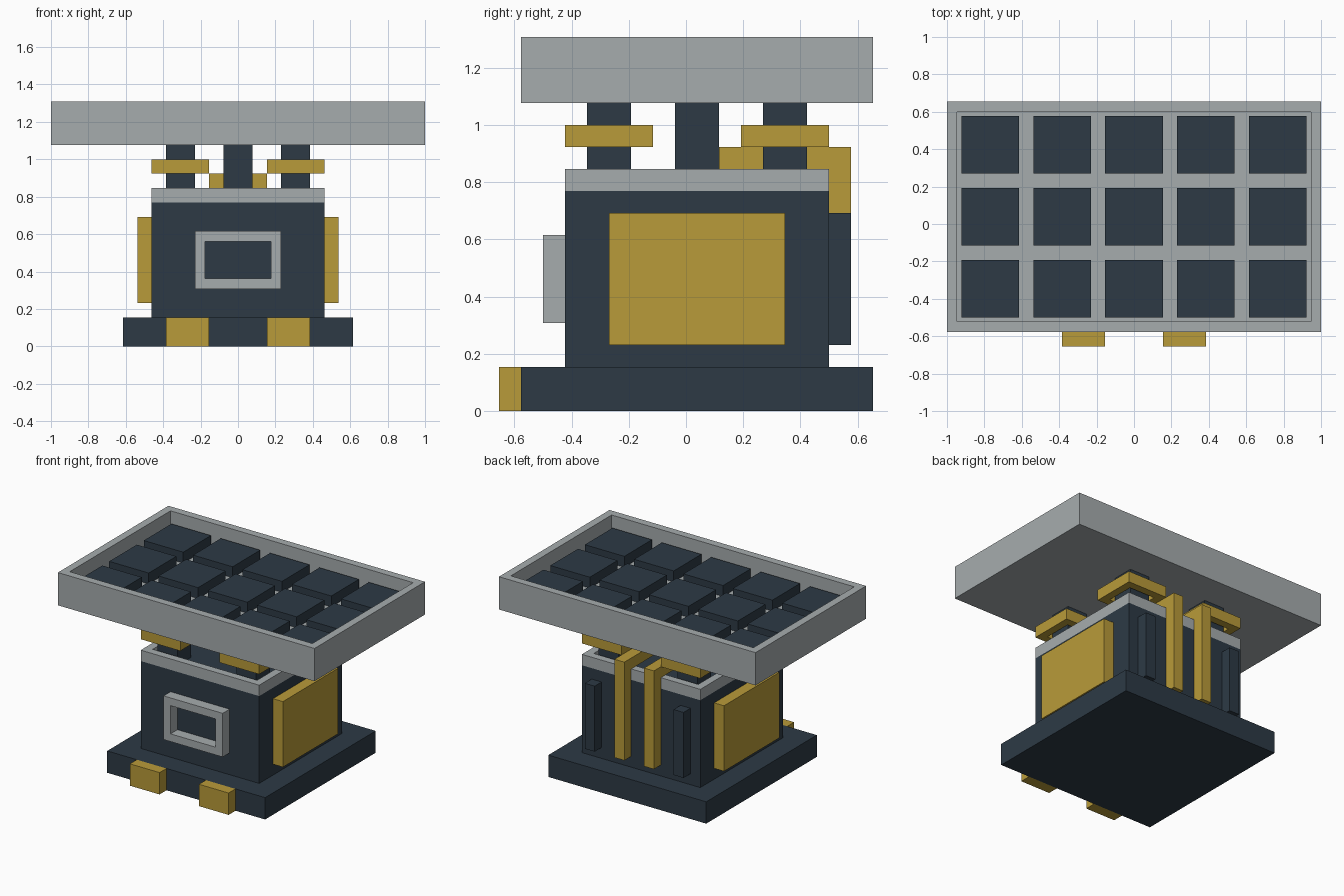
import bpy
import bmesh
from mathutils import Vector

U = 1 / 13          # module that every part is sized by
Y0 = 0.5            # depth offset of the body centre, in modules

if "Cube" in bpy.data.objects:
    bpy.data.objects.remove(bpy.data.objects["Cube"], do_unlink=True)


def material(name, rgb):
    m = bpy.data.materials.new(name)
    m.use_nodes = True
    m.diffuse_color = (*rgb, 1)
    m.node_tree.nodes["Principled BSDF"].inputs["Base Color"].default_value = (*rgb, 1)
    return m


SLATE = material("dark_slate", (0.026, 0.042, 0.060))
GREY = material("light_grey", (0.381, 0.413, 0.423))
GOLD = material("mustard_yellow", (0.485, 0.328, 0.041))


def finish(bm, name, mat):
    bmesh.ops.recalc_face_normals(bm, faces=bm.faces[:])
    mesh = bpy.data.meshes.new(name)
    bm.to_mesh(mesh)
    bm.free()
    mesh.materials.append(mat)
    ob = bpy.data.objects.new(name, mesh)
    bpy.context.collection.objects.link(ob)
    return ob


def box_bm(xs, ys, zs):
    """Box between the given limits, in modules, with y relative to the body centre."""
    spans = (xs, [y + Y0 for y in ys], zs)
    bm = bmesh.new()
    bmesh.ops.create_cube(bm, size=1)
    for v in bm.verts:
        v.co = Vector([U * (a if c < 0 else b) for c, (a, b) in zip(v.co, spans)])
    bm.normal_update()
    return bm


def box(name, mat, xs, ys, zs):
    return finish(box_bm(xs, ys, zs), name, mat)


def ring(name, mat, xs, ys, zs, axis):
    """Box with a one-module border and an opening right through along an axis."""
    bm = box_bm(xs, ys, zs)
    ends = [f for f in bm.faces if abs(f.normal[axis]) > 0.9]
    bmesh.ops.inset_individual(bm, faces=ends, thickness=U)
    edges = [e for f in ends for e in f.edges]
    bmesh.ops.delete(bm, geom=ends, context='FACES_ONLY')
    bmesh.ops.bridge_loops(bm, edges=edges)
    return finish(bm, name, mat)


def tray(name, mat, xs, ys, zs, depth):
    """Box with its top sunk inside a one-module border."""
    bm = box_bm(xs, ys, zs)
    top = [f for f in bm.faces if f.normal.z > 0.9]
    bmesh.ops.inset_individual(bm, faces=top, thickness=U)
    edge = bmesh.ops.extrude_face_region(bm, geom=top)["geom"]
    bmesh.ops.delete(bm, geom=top, context='FACES_ONLY')
    bmesh.ops.translate(bm, vec=(0, 0, -depth * U),
                        verts=[g for g in edge if isinstance(g, bmesh.types.BMVert)])
    return finish(bm, name, mat)


def side_profile(name, mat, points, xs):
    """Extrude a y-z outline across x."""
    bm = bmesh.new()
    face = bm.faces.new([bm.verts.new((xs[0] * U, (y + Y0) * U, z * U)) for y, z in points])
    out = bmesh.ops.extrude_face_region(bm, geom=[face])["geom"]
    bmesh.ops.translate(bm, vec=((xs[1] - xs[0]) * U, 0, 0),
                        verts=[g for g in out if isinstance(g, bmesh.types.BMVert)])
    return finish(bm, name, mat)


# Base, body and the raised rim on top of the body
box("base", SLATE, (-8, 8), (-8, 8), (0, 2))
box("body", SLATE, (-6, 6), (-6, 6), (2, 10))
ring("body_rim", GREY, (-6, 6), (-6, 6), (10, 11), 2)

# Front window frame
ring("front_frame", GREY, (-3, 3), (-7, -6), (4, 8), 1)

# Parts mirrored left and right
for side, s in (("left", 1), ("right", -1)):
    def mx(a, b):
        return sorted((s * a, s * b))

    box(f"front_foot_{side}", GOLD, mx(2, 5), (-9, -8), (0, 2))
    box(f"side_panel_{side}", GOLD, mx(6, 7), (-4, 4), (3, 9))
    box(f"back_rib_{side}", SLATE, mx(4, 5), (6, 7), (3, 9))
    side_profile(f"back_pipe_{side}", GOLD,
                 [(1, 11), (6, 11), (6, 3), (7, 3), (7, 12), (1, 12)], mx(1, 2))

    # Corner posts, each with a collar
    for end, y in (("front", -4), ("back", 4)):
        box(f"{end}_post_{side}", SLATE, mx(3, 5), (y - 1, y + 1), (10, 14))
        ring(f"{end}_collar_{side}", GOLD, mx(2, 6), (y - 2, y + 2), (12, 13), 2)

box("centre_post", SLATE, (-1, 1), (-1, 1), (10, 14))

# Top tray with its grid of tiles
tray("top_tray", GREY, (-13, 13), (-8, 8), (14, 17), 2)
for col in range(5):
    for row in range(3):
        x, y = 5 * (col - 2), 5 * (row - 1)
        box(f"tile_{row + 1}_{col + 1}", SLATE, (x - 2, x + 2), (y - 2, y + 2), (15, 16))
